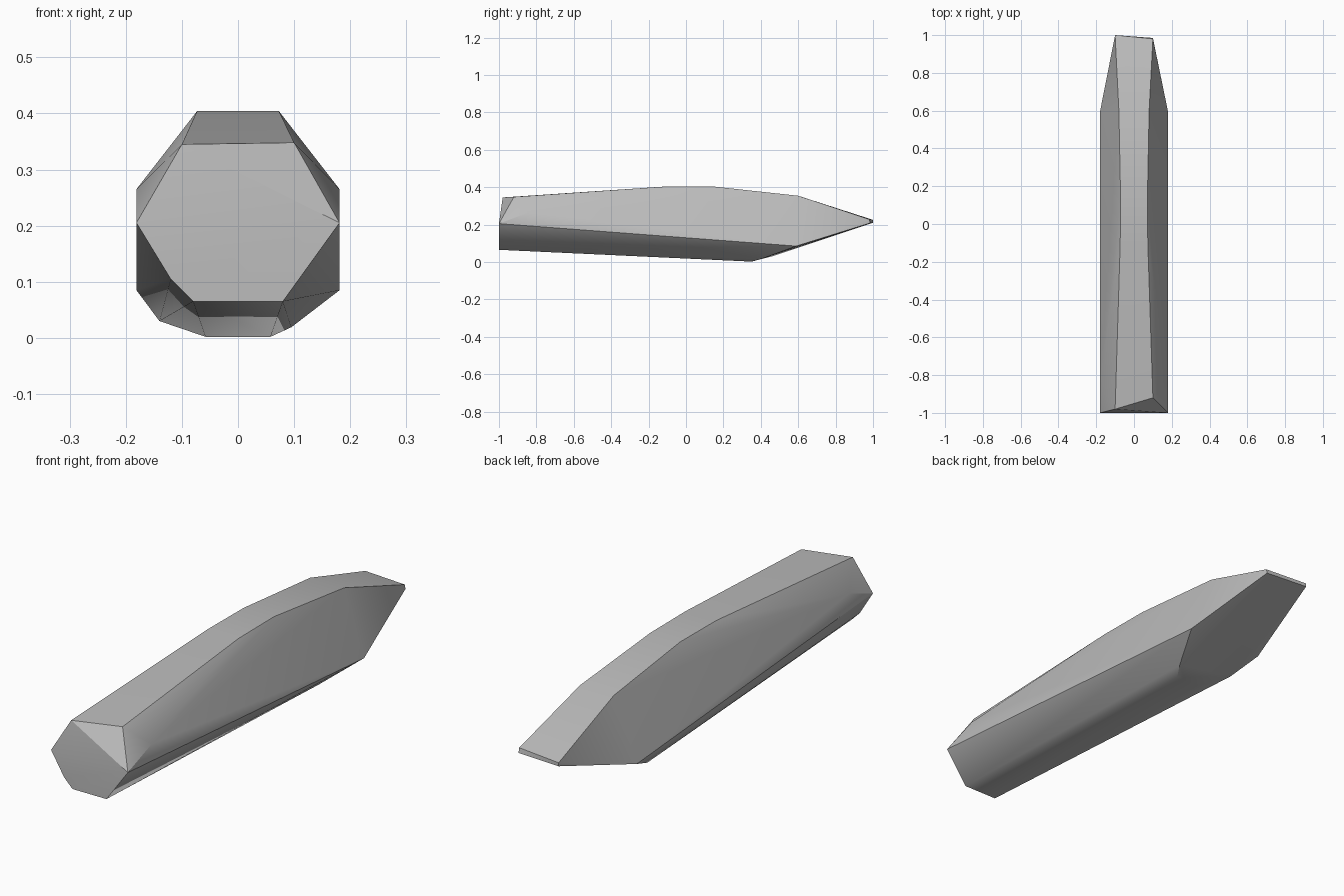
import bpy, bmesh
from math import radians

cube = bpy.data.objects.get("Cube")
if cube:
    bpy.data.objects.remove(cube, do_unlink=True)

# Single plain grey finish
grey = bpy.data.materials.new("plain_grey")
grey.use_nodes = True
colour = (0.5, 0.5, 0.5, 1)
grey.diffuse_color = colour
grey.node_tree.nodes["Principled BSDF"].inputs["Base Color"].default_value = colour

# Corner points that occur on both sides: half width, y, z
top_ridge = [(0.073, -0.10, 0.404), (0.071, 0.14, 0.404), (0.08, 0.60, 0.354)]
waist = [(0.181, -1.0, 0.205), (0.181, -0.84, 0.265), (0.181, 0.59, 0.085)]
keel = [(0.08, -1.0, 0.065), (0.058, 0.35, 0.002)]

# Corners that differ between the two sides: x, y, z
blunt_end = [(-0.1, -0.98, 0.345), (0.1, -0.92, 0.348),
             (-0.155, -1.0, 0.162), (-0.12, -1.0, 0.105)]
chisel_end = [(-0.1, 1.0, 0.225), (0.1, 0.98, 0.228),
              (-0.1, 1.0, 0.21), (0.1, 0.985, 0.208)]
ramp_shoulder = [(-0.14, 0.46, 0.03), (0.095, 0.41, 0.019)]

# Faceted body wrapped around the corners
bm = bmesh.new()
for x, y, z in top_ridge + waist + keel:
    for side in (-1, 1):
        bm.verts.new((side * x, y, z))
for point in blunt_end + chisel_end + ramp_shoulder:
    bm.verts.new(point)
bmesh.ops.convex_hull(bm, input=bm.verts[:])
bmesh.ops.dissolve_limit(bm, angle_limit=radians(1),
                         verts=bm.verts[:], edges=bm.edges[:])
bmesh.ops.recalc_face_normals(bm, faces=bm.faces[:])
mesh = bpy.data.meshes.new("faceted_body")
bm.to_mesh(mesh)
bm.free()

body = bpy.data.objects.new("faceted_body", mesh)
bpy.context.collection.objects.link(body)
mesh.materials.append(grey)

# Soft shading along the long panels, crisp ridges
bpy.ops.object.select_all(action="DESELECT")
body.select_set(True)
bpy.context.view_layer.objects.active = body
bpy.ops.object.shade_smooth_by_angle(angle=radians(30))
